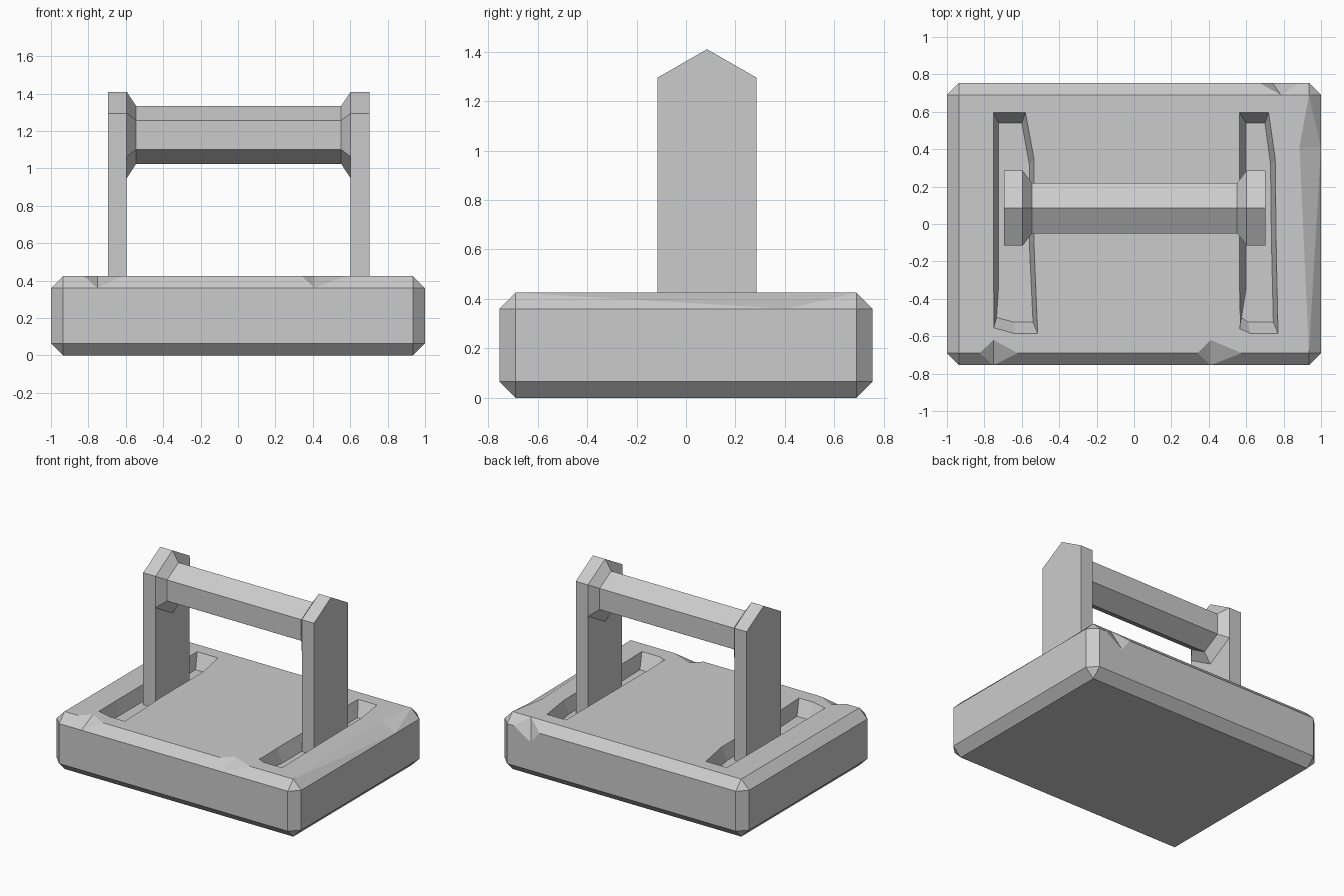
import bpy, bmesh
from mathutils import Vector

if "Cube" in bpy.data.objects:
    bpy.data.objects.remove(bpy.data.objects["Cube"])


def make_object(name, bm):
    bmesh.ops.recalc_face_normals(bm, faces=bm.faces)
    mesh = bpy.data.meshes.new(name)
    bm.to_mesh(mesh)
    bm.free()
    obj = bpy.data.objects.new(name, mesh)
    bpy.context.collection.objects.link(obj)
    return obj


def loft(name, rings):
    bm = bmesh.new()
    loops = [[bm.verts.new(p) for p in ring] for ring in rings]
    for a, b in zip(loops, loops[1:]):
        n = len(a)
        for i in range(n):
            j = (i + 1) % n
            bm.faces.new((a[i], a[j], b[j], b[i]))
    bm.faces.new(loops[0])
    bm.faces.new(loops[-1])
    return make_object(name, bm)


def chip(name, a, b, c, d, out):
    # Wedge through edge a-b, reaching c and d, closed by a point outside the slab
    bm = bmesh.new()
    peak = (Vector(a) + Vector(b)) / 2 + Vector(out)
    for p in (a, b, c, d, peak):
        bm.verts.new(p)
    bmesh.ops.convex_hull(bm, input=bm.verts)
    return make_object(name, bm)


TOP, LOW, FLOOR = 0.425, 0.36, 0.32


def slot(name, rim, floor):
    upper = [(r[0] * 1.2 - f[0] * 0.2, r[1] * 1.2 - f[1] * 0.2,
              TOP + (TOP - FLOOR) * 0.2) for r, f in zip(rim, floor)]
    return loft(name, [upper, [(x, y, FLOOR) for x, y in floor]])


# Chamfered base slab
bm = bmesh.new()
bmesh.ops.create_cube(bm, size=1)
for v in bm.verts:
    v.co = Vector((v.co.x * 2, v.co.y * 1.51, v.co.z * TOP + TOP / 2))
bmesh.ops.bevel(bm, geom=bm.edges[:], offset=0.065, segments=1,
                profile=0.5, affect='EDGES')
base = make_object("base_slab", bm)

# Worn slots under the posts
cutters = [
    slot("left_slot",
         [(-0.75, 0.595), (-0.58, 0.595), (-0.535, 0.35), (-0.535, -0.1),
          (-0.515, -0.585), (-0.64, -0.585), (-0.75, -0.555), (-0.75, -0.35)],
         [(-0.725, 0.54), (-0.60, 0.54), (-0.56, 0.32), (-0.56, -0.1),
          (-0.54, -0.525), (-0.64, -0.525), (-0.735, -0.5), (-0.725, -0.35)]),
    slot("right_slot",
         [(0.565, 0.595), (0.72, 0.595), (0.755, 0.35), (0.76, -0.1),
          (0.77, -0.585), (0.62, -0.585), (0.565, -0.56), (0.565, -0.35)],
         [(0.60, 0.54), (0.70, 0.54), (0.73, 0.32), (0.735, -0.1),
          (0.745, -0.525), (0.61, -0.525), (0.575, -0.5), (0.60, -0.34)]),
]

# Chips along the slab edges
for x0, x1, xm in ((-0.825, -0.62, -0.752), (0.34, 0.575, 0.41)):
    cutters.append(chip("front_chip", (x0, -0.69, TOP), (x1, -0.69, TOP),
                        (xm, -0.62, TOP), (xm, -0.755, LOW), (0, -0.03, 0.1)))
cutters.append(chip("back_chip", (0.67, 0.755, LOW), (0.88, 0.755, LOW),
                    (0.785, 0.69, TOP), (0.74, 0.755, 0.27), (0, 0.1, 0.03)))
cutters.append(chip("right_chip", (0.935, 0.69, TOP), (0.935, -0.69, TOP),
                    (0.885, 0.41, TOP), (1, 0.41, LOW), (0.03, 0, 0.1)))

for cutter in cutters:
    mod = base.modifiers.new(cutter.name, 'BOOLEAN')
    mod.operation = 'DIFFERENCE'
    mod.solver = 'EXACT'
    mod.object = cutter
    bpy.context.view_layer.objects.active = base
    bpy.ops.object.modifier_apply(modifier=mod.name)
    bpy.data.objects.remove(cutter)

# Upright posts with peaked tops
MID = 0.085
post = [(-0.115, 0.30), (0.285, 0.30), (0.285, 1.295), (MID, 1.41), (-0.115, 1.295)]
for name, x0, x1 in (("left_post", -0.695, -0.595), ("right_post", 0.602, 0.702)):
    loft(name, [[(x, y, z) for y, z in post] for x in (x0, x1)])


# Hexagonal crossbar with flared ends
def hexagon(x, half_width, half_side, half_height):
    w, s, h, zc = half_width, half_side, half_height, 1.179
    return [(x, MID + y, zc + z) for y, z in
            ((0, h), (w, s), (w, -s), (0, -h), (-w, -s), (-w, s))]


large, small = (0.2, 0.116, 0.231), (0.135, 0.078, 0.155)
loft("crossbar", [hexagon(-0.595, *large), hexagon(-0.545, *small),
                  hexagon(0.552, *small), hexagon(0.602, *large)])
